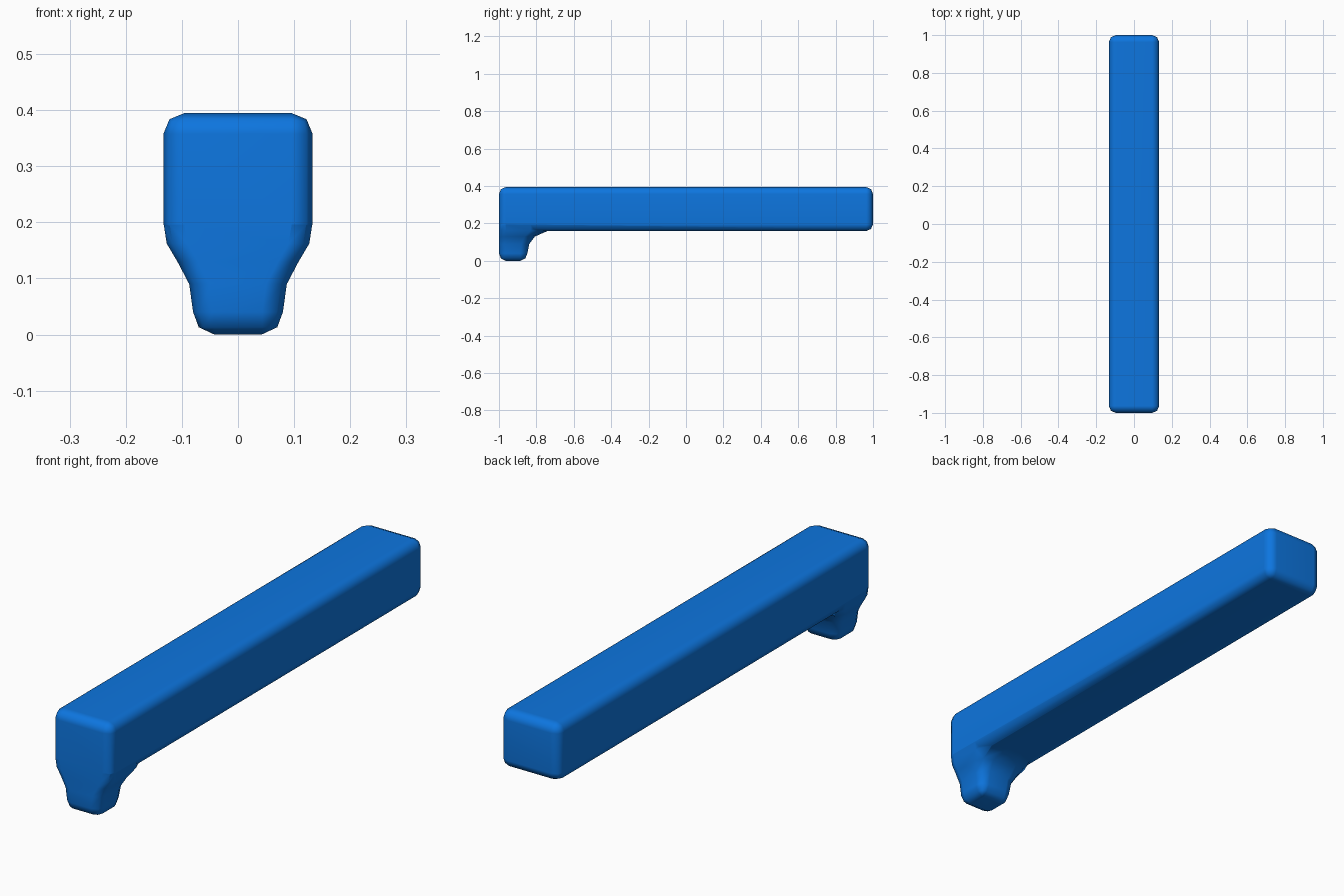
import bpy, bmesh, math

if "Cube" in bpy.data.objects:
    bpy.data.objects.remove(bpy.data.objects["Cube"])

blue = bpy.data.materials.new("blue")
blue.diffuse_color = (0.004, 0.18, 0.74, 1)
blue.use_nodes = True
blue.node_tree.nodes["Principled BSDF"].inputs["Base Color"].default_value = blue.diffuse_color


def make_object(name, bm):
    bmesh.ops.recalc_face_normals(bm, faces=bm.faces)
    mesh = bpy.data.meshes.new(name)
    bm.to_mesh(mesh)
    bm.free()
    obj = bpy.data.objects.new(name, mesh)
    bpy.context.collection.objects.link(obj)
    mesh.materials.append(blue)
    mesh.polygons.foreach_set("use_smooth", [True] * len(mesh.polygons))
    return obj


def rounded_ring(bm, z, half, front, back, r_front, r_back):
    """Rectangle with two-segment rounded corners at height z."""
    ring = []
    corners = [(half, back, r_back, 0), (-half, back, r_back, 90),
               (-half, front, r_front, 180), (half, front, r_front, 270)]
    for x, y, r, start in corners:
        cx = x - math.copysign(r, x)
        cy = y - r if start < 180 else y + r
        for step in range(3):
            a = math.radians(start + 45 * step)
            ring.append(bm.verts.new((cx + r * math.cos(a), cy + r * math.sin(a), z)))
    return ring


# Long bar with two-segment rounded edges
bm = bmesh.new()
bmesh.ops.create_cube(bm, size=1)
for v in bm.verts:
    v.co = (v.co.x * 0.266, v.co.y * 2, 0.277 + v.co.z * 0.235)
bmesh.ops.bevel(bm, geom=bm.edges[:], offset=0.037, segments=2,
                profile=0.5, affect='EDGES')
bar = make_object("bar", bm)

# Flared foot under the front end: z, half width, front, back, corner radii
sections = [
    (0.000, 0.042, -0.963, -0.886, 0.004, 0.004),
    (0.013, 0.070, -0.989, -0.859, 0.026, 0.026),
    (0.040, 0.080, -1.0, -0.848, 0.037, 0.037),
    (0.090, 0.087, -1.0, -0.838, 0.037, 0.042),
    (0.130, 0.108, -1.0, -0.808, 0.037, 0.055),
    (0.162, 0.127, -1.0, -0.735, 0.037, 0.095),
    (0.200, 0.1329, -1.0, -0.735, 0.037, 0.095),
]
bm = bmesh.new()
rings = [rounded_ring(bm, *s) for s in sections]
for low, high in zip(rings, rings[1:]):
    for i in range(12):
        j = (i + 1) % 12
        bm.faces.new((low[i], low[j], high[j], high[i]))
bm.faces.new(rings[0])
bm.faces.new(rings[-1])
foot = make_object("foot", bm)
foot.hide_render = True
foot.hide_viewport = True

# Merge the foot into the bar and keep broad faces flat under smooth shading
union = bar.modifiers.new("join_foot", 'BOOLEAN')
union.operation = 'UNION'
union.solver = 'EXACT'
union.object = foot
normals = bar.modifiers.new("even_shading", 'WEIGHTED_NORMAL')
normals.keep_sharp = True
